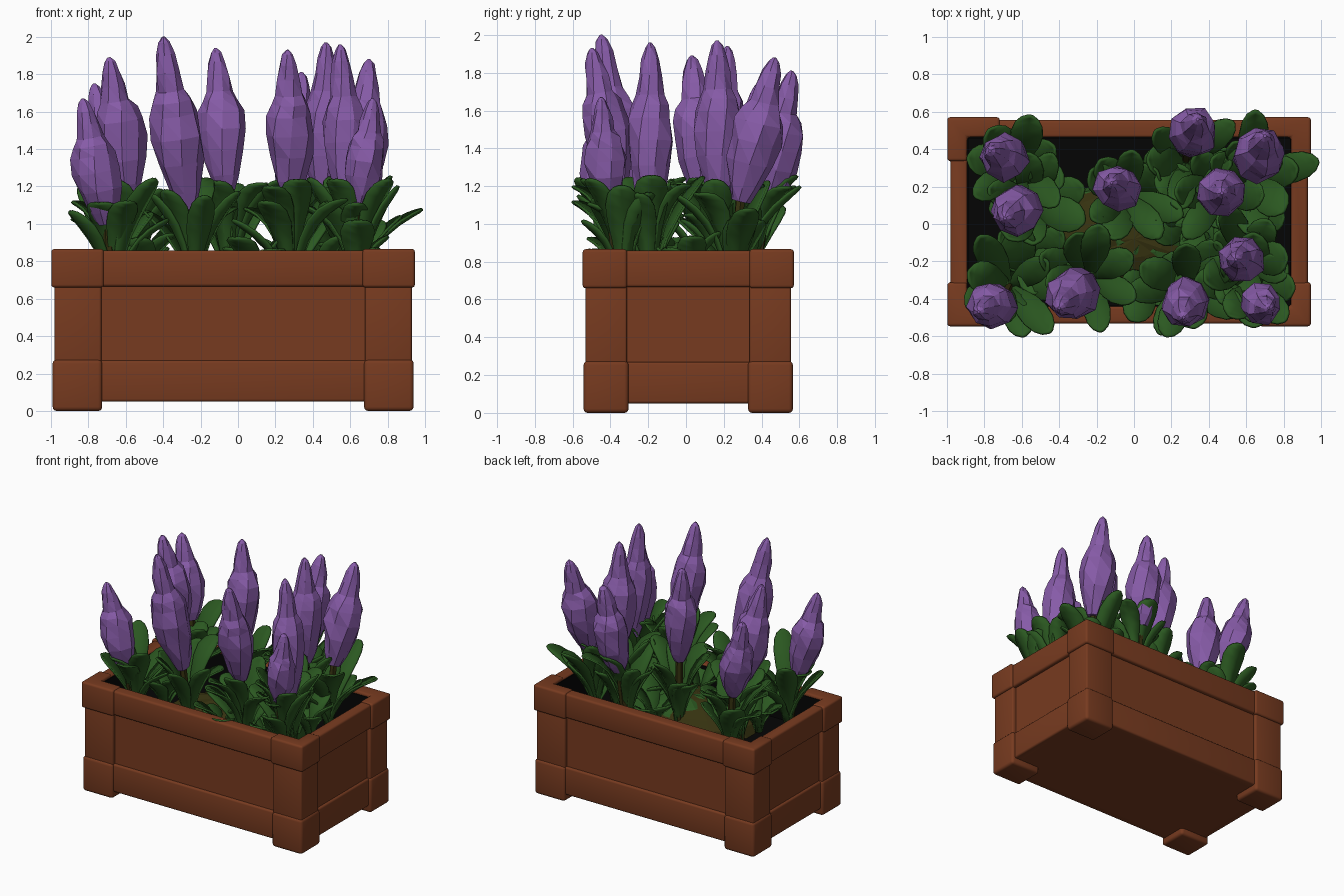
import bpy, bmesh, math, random
from mathutils import Vector

if "Cube" in bpy.data.objects:
    bpy.data.objects.remove(bpy.data.objects["Cube"])

random.seed(7)
CX, CY = -0.026, 0.012          # centre of the box


def material(name, rgb):
    m = bpy.data.materials.new(name)
    m.diffuse_color = (*rgb, 1)
    m.use_nodes = True
    m.node_tree.nodes["Principled BSDF"].inputs["Base Color"].default_value = m.diffuse_color
    return m


BROWN = material("terracotta_brown", (0.185, 0.043, 0.014))
BLACK = material("liner_black", (0.0015, 0.0015, 0.0015))
OLIVE = material("olive_soil", (0.036, 0.031, 0.005))
GREEN = material("leaf_green", (0.024, 0.098, 0.015))
PURPLE = material("petal_purple", (0.242, 0.105, 0.39))


def finish(bm, name, mat, smooth=False):
    bmesh.ops.recalc_face_normals(bm, faces=bm.faces)
    me = bpy.data.meshes.new(name)
    bm.to_mesh(me)
    bm.free()
    me.materials.append(mat)
    if smooth:
        me.shade_smooth()
        me.set_sharp_from_angle(angle=math.radians(40))
    ob = bpy.data.objects.new(name, me)
    bpy.context.collection.objects.link(ob)
    return ob


def bevel(bm, width):
    if width:
        bmesh.ops.recalc_face_normals(bm, faces=bm.faces)
        edges = [e for e in bm.edges if e.calc_face_angle(0) > 0.5]
        bmesh.ops.bevel(bm, geom=edges, offset=width, segments=3, profile=0.5, affect='EDGES')


def prism(name, outline, z0, z1, mat, width=0.0):
    """Extruded flat outline with rounded edges."""
    bm = bmesh.new()
    low = [bm.verts.new((x, y, z0)) for x, y in outline]
    top = [bm.verts.new((x, y, z1)) for x, y in outline]
    bm.faces.new(low)
    bm.faces.new(top)
    for i in range(len(low)):
        bm.faces.new((low[i - 1], low[i], top[i], top[i - 1]))
    bevel(bm, width)
    return finish(bm, name, mat, True)


def rect(hx, hy):
    return [(CX + sx * hx, CY + sy * hy) for sx, sy in ((-1, -1), (1, -1), (1, 1), (-1, 1))]


def frame(name, hx, hy, ix, iy, z0, z1, mat, width=0.0):
    """Rectangular ring around the box."""
    bm = bmesh.new()
    loops = [[bm.verts.new((x, y, z)) for x, y in rect(a, b)]
             for a, b, z in ((hx, hy, z0), (hx, hy, z1), (ix, iy, z1), (ix, iy, z0))]
    for k in range(4):
        p, q = loops[k], loops[(k + 1) % 4]
        for i in range(4):
            j = (i + 1) % 4
            bm.faces.new((p[i], p[j], q[j], q[i]))
    bevel(bm, width)
    return finish(bm, name, mat, True)


# Planter box: panels, rails, rim, lining
IX, IY = 0.866, 0.452
prism("box_floor", rect(0.91, 0.5), 0.05, 0.12, BROWN)
frame("side_panels", 0.925, 0.515, IX, IY, 0.06, 0.7, BROWN)
frame("bottom_rail", 0.943, 0.535, IX, IY, 0.05, 0.27, BROWN, 0.014)
frame("top_rim", 0.955, 0.545, IX, IY, 0.665, 0.858, BROWN, 0.016)
frame("inner_lining", IX + 0.004, IY + 0.004, IX - 0.006, IY - 0.006, 0.5, 0.842, BLACK)
prism("dark_bed", rect(IX, IY), 0.5, 0.6, BLACK)

# Corner posts, caps and feet
for sx in (-1, 1):
    for sy in (-1, 1):
        tag = ("left" if sx < 0 else "right") + ("_front" if sy < 0 else "_back")

        def corner(hx, hy, wx, wy):
            ax, ay = hx - wx, hy - wy
            pts = [(hx, hy), (ax, hy), (ax, IY), (IX, IY), (IX, ay), (hx, ay)]
            return [(CX + sx * x, CY + sy * y) for x, y in pts]

        def block(hx, hy, wx, wy):
            pts = [(hx, hy), (hx - wx, hy), (hx - wx, hy - wy), (hx, hy - wy)]
            return [(CX + sx * x, CY + sy * y) for x, y in pts]

        prism("corner_cap_" + tag, corner(0.972, 0.559, 0.28, 0.235), 0.66, 0.866, BROWN, 0.016)
        prism("corner_post_" + tag, corner(0.955, 0.543, 0.25, 0.218), 0.2, 0.7, BROWN, 0.012)
        prism("corner_foot_" + tag, block(0.965, 0.554, 0.265, 0.238), 0.0, 0.275, BROWN, 0.022)


def mound(name, c, r, mat, wobble):
    """Low bumpy heap of undergrowth."""
    bm = bmesh.new()
    bmesh.ops.create_uvsphere(bm, u_segments=18, v_segments=10, radius=1)
    for v in bm.verts:
        k = 1 + random.uniform(-wobble, wobble)
        v.co = [c[i] + v.co[i] * r[i] * k for i in range(3)]
    finish(bm, name, mat)


# Olive soil with patches of green showing through
mound("soil_mound", (0.0, -0.08, 0.6), (0.52, 0.32, 0.215), OLIVE, 0.03)
mound("green_undergrowth", (0.06, -0.06, 0.6), (0.5, 0.3, 0.212), GREEN, 0.08)


def spindle(name, base, tip, rings, sides, mat, jitter):
    """Faceted lathe of (fraction, radius) rings from base to tip."""
    base, tip = Vector(base), Vector(tip)
    axis = tip - base
    rot = axis.to_track_quat('Z', 'Y')
    bm = bmesh.new()
    turn = random.uniform(0, 6)
    prev = None
    for f, r in rings:
        turn += 0.1
        ring = []
        for i in range(sides):
            a = turn + math.tau * i / sides
            rr = r * (1 + random.uniform(-jitter, jitter))
            off = Vector((rr * math.cos(a), rr * math.sin(a), 0))
            ring.append(bm.verts.new(base + axis * f + rot @ off))
        if prev:
            for i in range(sides):
                j = (i + 1) % sides
                bm.faces.new((prev[i], prev[j], ring[j], ring[i]))
        else:
            bm.faces.new(ring)
        prev = ring
    bm.faces.new(prev)
    bmesh.ops.triangulate(bm, faces=bm.faces)
    return finish(bm, name, mat)


def add_leaf(bm, foot, az, reach, z0, h, w, droop):
    """Arching paddle leaf folded along its midrib."""
    d = Vector((math.cos(az), math.sin(az), 0))
    side = Vector((-d.y, d.x, 0))
    # keep the leaf inside the overall footprint
    for _ in range(20):
        p = foot + d * reach
        if -0.94 < p.x < 1.0 and abs(p.y) < 0.61:
            break
        reach *= 0.92
    rows = []
    for t, k in ((0, .3), (.2, .4), (.4, .65), (.58, .92), (.74, 1), (.88, .85), (.96, .55), (1, .15)):
        c = foot + d * reach * (0.38 * t + 0.62 * t * t)
        c.z = z0 + h * ((1 + droop) * t - droop * t * t)
        half = w * k
        rows.append([bm.verts.new(c + side * half),
                     bm.verts.new(c + d * half * 0.2 - Vector((0, 0, half * 0.2))),
                     bm.verts.new(c - side * half)])
    for a, b in zip(rows, rows[1:]):
        for i in (0, 1):
            bm.faces.new((a[i], a[i + 1], b[i + 1], b[i]))


def clump(name, foot, count, lo, hi, hlo, hhi, z0=0.62, extra=()):
    bm = bmesh.new()
    foot = Vector((foot[0], foot[1], 0))
    start = random.uniform(0, 6)
    for i in range(count):
        az = start + math.tau * i / count + random.uniform(-.25, .25)
        add_leaf(bm, foot, az, random.uniform(lo, hi), z0, random.uniform(hlo, hhi),
                 random.uniform(0.07, 0.095), random.uniform(0.3, 1.0))
    for az, reach, h, droop in extra:
        add_leaf(bm, foot, az, reach, z0, h, 0.08, droop)
    ob = finish(bm, name, GREEN, True)
    mod = ob.modifiers.new("thickness", 'SOLIDIFY')
    mod.thickness = 0.014
    mod.offset = 0


# Flower spikes: base, tip, width factor
FLOWERS = [
    ((-0.64, 0.33, 1.12), (-0.77, 0.39, 1.75), 0.92),
    ((-0.58, 0.10, 1.14), (-0.69, 0.03, 1.89), 1.0),
    ((-0.70, -0.41, 1.00), (-0.83, -0.47, 1.67), 0.92),
    ((-0.27, -0.31, 1.08), (-0.40, -0.45, 2.00), 1.0),
    ((-0.06, 0.17, 1.18), (-0.12, 0.22, 1.94), 0.92),
    ((0.28, -0.36, 1.16), (0.265, -0.50, 1.93), 0.95),
    ((0.29, 0.43, 1.10), (0.34, 0.56, 1.81), 0.97),
    ((0.47, 0.175, 1.14), (0.47, 0.165, 1.97), 0.95),
    ((0.64, 0.29, 1.12), (0.70, 0.47, 1.88), 1.0),
    ((0.60, -0.19, 1.06), (0.545, -0.19, 1.96), 0.9),
    ((0.65, -0.41, 1.10), (0.72, -0.45, 1.67), 0.8),
]
SHAPE = ((0, .05), (.1, .085), (.27, .122), (.42, .138), (.55, .128), (.63, .108),
         (.69, .08), (.8, .066), (.9, .05), (.97, .03), (1, .008))
for n, (base, tip, k) in enumerate(FLOWERS, 1):
    spindle(f"flower_spike_{n}", base, tip, [(f, r * k) for f, r in SHAPE], 8, PURPLE, 0.1)
    lean = Vector(base) - Vector(tip)
    foot = Vector(base) + lean * 0.25
    foot.x = max(-0.68, min(0.66, foot.x))
    foot.y = max(-0.33, min(0.34, foot.y))
    foot.z = 0.6
    spindle(f"stem_{n}", foot, Vector(base) + Vector((0, 0, 0.04)), [(0, .035), (1, .025)], 6, OLIVE, 0)
    # long leaves reach past the right and back rims, or forward
    extra = {9: ((0.25, 0.37, 0.46, 0.6), (1.5, 0.36, 0.58, 0.4)),
             3: ((5.0, 0.28, 0.5, 0.8),), 6: ((4.2, 0.3, 0.5, 0.8),)}.get(n, ())
    clump(f"leaves_{n}", foot, 8, 0.2, 0.33, 0.4, 0.64, extra=extra)

# Low filler leaves between the flowers
FILL = ((0.3, 0.02), (0.42, -0.2), (-0.54, -0.14), (0.14, 0.2), (0.62, 0.02), (0.1, -0.32))
for n, (x, y) in enumerate(FILL, 1):
    clump(f"filler_leaves_{n}", (x, y), 6, 0.15, 0.24, 0.16, 0.34)
